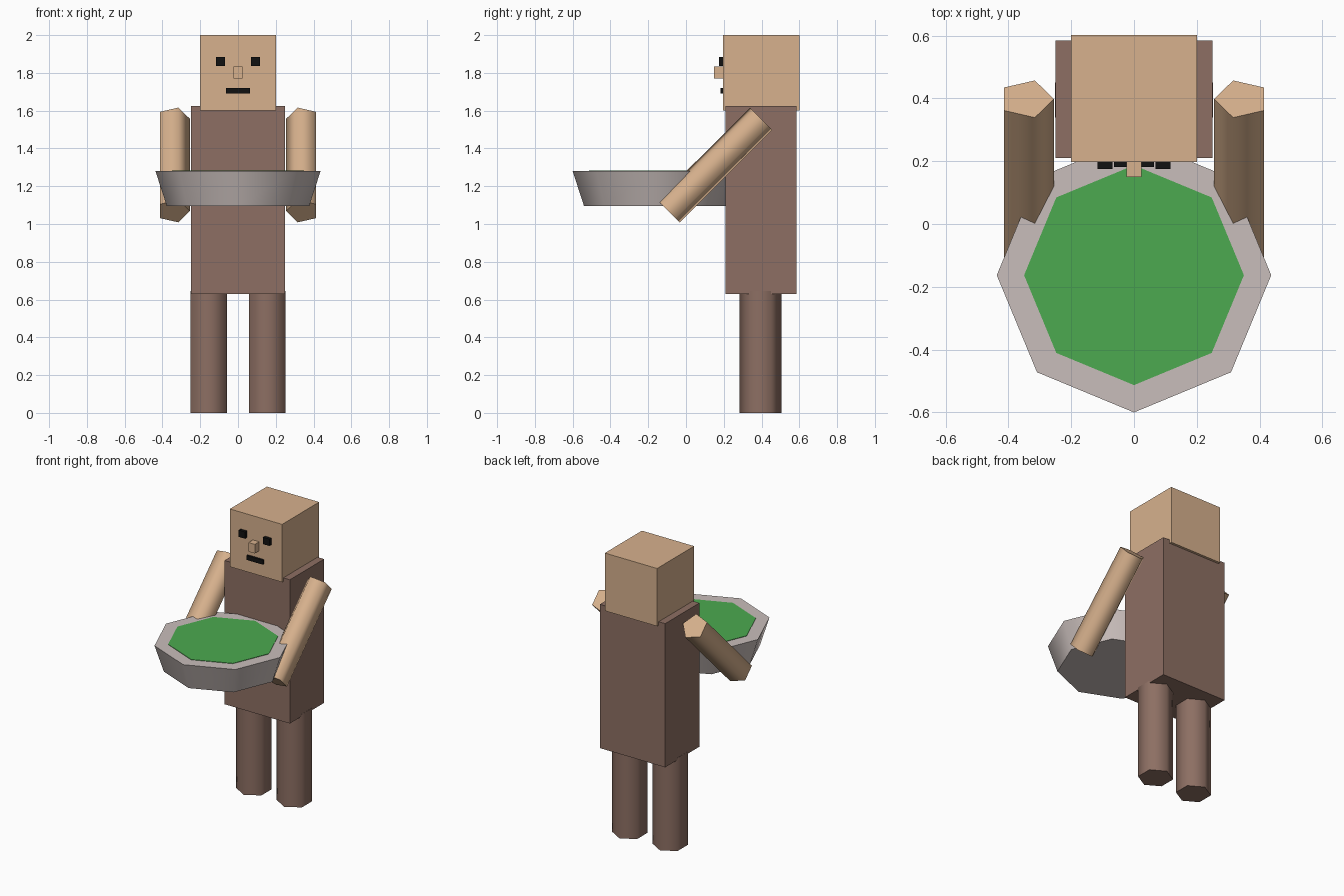
import bpy, bmesh, math
from mathutils import Matrix, Vector

if "Cube" in bpy.data.objects:
    bpy.data.objects.remove(bpy.data.objects["Cube"])


def material(name, rgb):
    m = bpy.data.materials.new(name)
    lin = [((c / 255 + 0.055) / 1.055) ** 2.4 if c > 10 else c / 255 / 12.92 for c in rgb]
    m.diffuse_color = (*lin, 1)
    m.use_nodes = True
    m.node_tree.nodes["Principled BSDF"].inputs["Base Color"].default_value = m.diffuse_color
    return m


SKIN = material("skin", (215, 177, 141))
BROWN = material("brown_cloth", (141, 111, 99))
GREY = material("bowl_grey", (201, 190, 187))
GREEN = material("leaf_green", (76, 170, 80))
BLACK = material("black", (17, 17, 17))


def finish(name, bm, mat):
    bmesh.ops.recalc_face_normals(bm, faces=bm.faces)
    mesh = bpy.data.meshes.new(name)
    bm.to_mesh(mesh)
    bm.free()
    mesh.materials.append(mat)
    obj = bpy.data.objects.new(name, mesh)
    bpy.context.collection.objects.link(obj)
    return obj


def box(name, lo, hi, mat):
    lo, hi = Vector(lo), Vector(hi)
    bm = bmesh.new()
    bmesh.ops.create_cube(bm, size=1)
    for v in bm.verts:
        v.co = (lo + hi) / 2 + v.co * (hi - lo)
    return finish(name, bm, mat)


def prism(name, sides, start, end, r1, r2, turn, mat):
    """Few-sided cylinder from start to end: smooth walls, crisp flat caps."""
    start, end = Vector(start), Vector(end)
    axis = end - start
    tilt = math.atan2(-axis.y, axis.z)        # lean within the y-z plane
    bm = bmesh.new()
    rings = []
    for z, r in ((0, r1), (axis.length, r2)):
        rings.append([bm.verts.new((r * math.cos(turn + math.tau * i / sides),
                                    r * math.sin(turn + math.tau * i / sides), z))
                      for i in range(sides)])
    for ring in rings:
        bm.faces.new(ring)
    for i in range(sides):
        j = (i + 1) % sides
        bm.faces.new((rings[0][i], rings[0][j], rings[1][j], rings[1][i])).smooth = True
    for e in bm.edges:
        if not all(f.smooth for f in e.link_faces):
            e.smooth = False
    bm.transform(Matrix.Translation(start) @ Matrix.Rotation(tilt, 4, 'X'))
    return finish(name, bm, mat)


# Torso and head
box("torso", (-0.25, 0.21, 0.63), (0.25, 0.585, 1.625), BROWN)
box("head", (-0.2, 0.197, 1.6), (0.2, 0.602, 2.0), SKIN)

# Face
box("nose", (-0.024, 0.149, 1.77), (0.024, 0.21, 1.833), SKIN)
box("mouth", (-0.063, 0.182, 1.69), (0.063, 0.21, 1.72), BLACK)

# Paired parts
for side, s in (("left", -1), ("right", 1)):
    x = s * 0.093
    box(side + "_eye", (x - 0.024, 0.175, 1.837), (x + 0.024, 0.21, 1.884), BLACK)
    # Six-sided leg, corners to front and back
    prism(side + "_leg", 6, (s * 0.155, 0.395, 0), (s * 0.155, 0.395, 0.645),
          0.111, 0.111, math.pi / 2, BROWN)
    # Five-sided arm reaching down and forward, one corner facing the body
    prism(side + "_arm", 5, (s * 0.343, -0.092, 1.068), (s * 0.343, 0.398, 1.557),
          0.088, 0.088, math.pi if s > 0 else 0, SKIN)

# Bowl with a thin layer of greens
prism("bowl", 8, (0, -0.163, 1.095), (0, -0.163, 1.28), 0.377, 0.437, math.pi / 2, GREY)
prism("greens", 8, (0, -0.163, 1.277), (0, -0.163, 1.283), 0.35, 0.35, math.pi / 2, GREEN)
